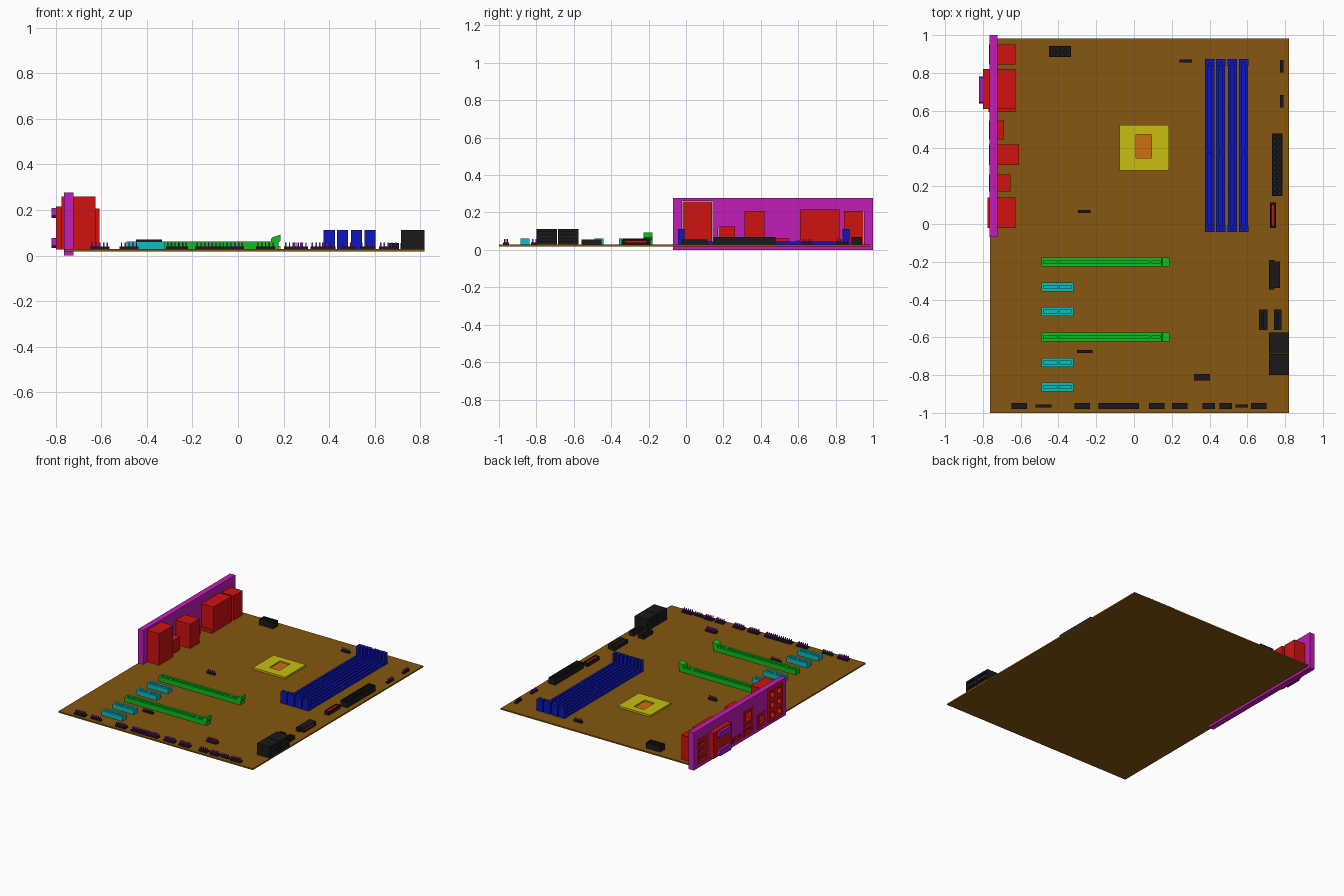
import bpy, bmesh
from mathutils import Matrix, Vector

if "Cube" in bpy.data.objects:
    bpy.data.objects.remove(bpy.data.objects["Cube"])

def mat(name, r, g, b):
    m = bpy.data.materials.new(name)
    m.diffuse_color = (r, g, b, 1)
    m.use_nodes = True
    m.node_tree.nodes["Principled BSDF"].inputs["Base Color"].default_value = m.diffuse_color
    return m

BROWN = mat("brown", .24, .097, .005)
RED = mat("red", .62, .006, .005)
MAGENTA = mat("magenta", .54, .012, .48)
PURPLE = mat("purple", .36, .012, .5)
BLUE = mat("blue", .004, .008, .52)
GREEN = mat("green", .004, .52, .013)
CYAN = mat("cyan", .004, .52, .52)
YELLOW = mat("yellow", .58, .52, .005)
ORANGE = mat("orange", .62, .16, .005)
BLACK = mat("black", .01, .01, .01)
Z = .028  # board top

def add_box(bm, b):
    x0, x1, y0, y1, z0, z1 = b
    m = Matrix.Translation(((x0+x1)/2, (y0+y1)/2, (z0+z1)/2)) @ Matrix.Diagonal((x1-x0, y1-y0, z1-z0, 1))
    bmesh.ops.create_cube(bm, size=1, matrix=m)

def add_tube(bm, x0, x1, y, z, r):
    m = Matrix.Translation(((x0+x1)/2, y, z)) @ Matrix.Rotation(1.5707963, 4, 'Y')
    bmesh.ops.create_cone(bm, cap_ends=True, segments=20, radius1=r, radius2=r, depth=x1-x0, matrix=m)

def finish(name, bm, material=None):
    me = bpy.data.meshes.new(name)
    bm.to_mesh(me)
    bm.free()
    ob = bpy.data.objects.new(name, me)
    bpy.context.collection.objects.link(ob)
    if material:
        me.materials.append(material)
    return ob

def boxes(name, items, material, cuts=(), tubes=()):
    """Boxes merged in one object, with box and tube pockets cut out."""
    bm = bmesh.new()
    for b in items:
        add_box(bm, b)
    ob = finish(name, bm, material)
    if cuts or tubes:
        bm = bmesh.new()
        for b in cuts:
            add_box(bm, b)
        for t in tubes:
            add_tube(bm, *t)
        cutter = finish("cutter", bm)
        cutter.hide_render = True
        mod = ob.modifiers.new("cut", 'BOOLEAN')
        mod.object, mod.operation, mod.solver = cutter, 'DIFFERENCE', 'EXACT'
        dg = bpy.context.evaluated_depsgraph_get()
        me = bpy.data.meshes.new_from_object(ob.evaluated_get(dg))
        ob.modifiers.clear()
        ob.data = me
        me.materials.clear()
        me.materials.append(material)
        bpy.data.objects.remove(cutter)
    return ob

def prism(name, pts, vec, material):
    """Outline of 3D points extruded along vec."""
    bm = bmesh.new()
    f = bm.faces.new([bm.verts.new(p) for p in pts])
    r = bmesh.ops.extrude_face_region(bm, geom=[f])
    bmesh.ops.translate(bm, vec=Vector(vec), verts=[v for v in r['geom'] if isinstance(v, bmesh.types.BMVert)])
    bmesh.ops.recalc_face_normals(bm, faces=bm.faces)
    return finish(name, bm, material)

# Circuit board
boxes("board", [(-.762, .82, -1, .983, .018, Z)], BROWN)

# Processor socket: frame with sunken centre
boxes("processor_socket", [(-.078, .186, .283, .525, Z, .042)], YELLOW, [(.01, .092, .35, .475, .02, .06)])
boxes("processor_centre", [(.008, .094, .348, .477, Z, .033)], ORANGE)

# Rear ports
F = -.768
ports = [("audio_block", -.775, -.627, -.02, .14, .26), ("optical_port", F, -.654, .173, .262, .125),
         ("network_port", F, -.609, .313, .42, .207), ("video_slot", F, -.688, .447, .547, .063),
         ("display_block", -.80, -.627, .61, .82, .215), ("usb_block", F, -.627, .845, .95, .207)]
def pocket(y0, y1, z0, z1, d=.06):
    return (-.9, F + d, y0, y1, z0, z1)
pockets = {
    "optical_port": [pocket(.193, .245, .05, .105)],
    "network_port": [pocket(.33, .405, .045, .07), pocket(.33, .405, .085, .11), pocket(.335, .4, .13, .19)],
    "video_slot": [pocket(.46, .534, .038, .055)],
    "usb_block": [pocket(.86, .935, z, z + .027) for z in (.045, .1, .155)],
}
tongues = []
for name, x0, x1, y0, y1, z1 in ports:
    tubes = [(-.9, -.72, y, z, .022) for y in (.02, .1) for z in (.07, .145, .22)] if name == "audio_block" else ()
    boxes(name, [(x0, x1, y0, y1, Z - .002, z1)], RED, pockets.get(name, ()), tubes)
for y0, y1, zs in ((.342, .393, (.054, .094)), (.472, .522, (.044,)), (.872, .923, (.055, .11, .165))):
    tongues += [(F + .005, F + .061, y0, y1, z, z + .007) for z in zs]
boxes("port_tongues", tongues, PURPLE)
boxes("display_block_foot", [(-.77, -.627, .592, .612, Z, .05)], RED)

# Two display plugs with tapered D outline
D = ((.65, -.022), (.77, -.022), (.782, -.012), (.776, .022), (.644, .022), (.638, -.012))
for i, z in enumerate((.055, .187)):
    prism(f"display_plug_{i}", [(-.82, y, z + dz) for y, dz in D], (.03, 0, 0), PURPLE)

# Rear panel with an opening around each port
boxes("rear_panel", [(-.764, -.722, -.07, 1, 0, .277)], MAGENTA,
      [(-.9, -.6, y0 - .001, y1 + .001, Z - .003, z1 + .001) for _, _, _, y0, y1, z1 in ports])

# Memory slots: grooved rail, taller end latches
for i, x in enumerate((.401, .459, .521, .58)):
    boxes(f"memory_slot_{i}", [(x - .024, x + .024, -.035, .868, Z, .046)], BLUE,
          [(x - .008, x + .008, .0, .375, .034, .1), (x - .008, x + .008, .39, .83, .034, .1)])
    for e, (y0, y1, s) in enumerate(((-.043, -.009, 1), (.837, .874, -1))):
        yi = y1 if s > 0 else y0
        c = (x - .007, x + .007, min(yi, yi - s*.018), max(yi, yi - s*.018), .05, .2)
        boxes(f"memory_latch_{i}_{e}", [(x - .025, x + .025, y0, y1, Z, .112)], BLUE, [c])

# Long expansion slots with slanted retention clip
CLIP = ((.145, Z), (.177, Z), (.177, .055), (.187, .065), (.187, .092), (.15, .08), (.145, .07))
for i, y in enumerate((-.202, -.598)):
    boxes(f"long_slot_{i}", [(-.49, .15, y - .024, y + .024, Z, .062)], GREEN,
          [(a, b, y - .008, y + .008, .036, .1) for a, b in ((-.48, -.405), (-.395, .08), (.095, .138))])
    prism(f"long_slot_clip_{i}", [(x, y - .024, z) for x, z in CLIP], (0, .048, 0), GREEN)

# Short expansion slots
for i, y in enumerate((-.334, -.464, -.733, -.862)):
    boxes(f"short_slot_{i}", [(-.49, -.32, y - .024, y + .024, Z, .062)], CYAN,
          [(a, b, y - .008, y + .008, .036, .1) for a, b in ((-.48, -.405), (-.395, -.33))])

# Power sockets with a grid of pin wells
def power_socket(name, x0, x1, y0, y1, nx, ny):
    px, py = (x1 - x0) / nx, (y1 - y0) / ny
    cuts = [(x0 + px*(i+.2), x0 + px*(i+.8), y0 + py*(j+.2), y0 + py*(j+.8), .04, .1)
            for i in range(nx) for j in range(ny)]
    boxes(name, [(x0, x1, y0, y1, Z, .07)], BLACK, cuts)
power_socket("main_power", .73, .786, .147, .478, 2, 12)
power_socket("processor_power", -.449, -.334, .885, .942, 4, 2)

# Upright and sideways front panel sockets with red cores
boxes("upright_socket", [(.719, .753, -.021, .114, Z, .055)], BLACK, [(.725, .747, -.014, .107, .034, .1)])
boxes("upright_socket_core", [(.728, .744, -.01, .103, .03, .053)], RED)
boxes("sideways_socket", [(.715, .744, -.346, -.19, Z, .056), (.742, .774, -.338, -.198, Z, .06)], BLACK,
      [(.752, .8, -.331, -.205, .034, .054)])
boxes("sideways_socket_core", [(.745, .77, -.327, -.209, .037, .051)], RED)

# Drive sockets: two upright, two stacked blocks facing right
for i, (x0, x1) in enumerate(((.662, .707), (.742, .782))):
    boxes(f"upright_drive_socket_{i}", [(x0, x1, -.56, -.453, Z, .055)], BLACK,
          [(x0 + .014, x0 + .024, -.545, -.468, .034, .1)])
for i, y0 in enumerate((-.8, -.685)):
    boxes(f"drive_stack_{i}", [(.716, .82, y0, y0 + .111, Z, .112)], BLACK,
          [(.77, .9, y0 + .015, y0 + .096, z, z + .013) for z in (.045, .085)])

# Pin headers: base strip and thin pins
P = .0165
def header(name, x, y, nx, ny):
    w, d = nx * P / 2, ny * P / 2
    boxes(name + "_base", [(x - w, x + w, y - d, y + d, Z, .04)], BLACK)
    pins = []
    for i in range(nx):
        for j in range(ny):
            cx, cy = x - w + P*(i + .5), y - d + P*(j + .5)
            pins.append((cx - .003, cx + .003, cy - .003, cy + .003, Z, .057))
    boxes(name + "_pins", pins, PURPLE)

edge = [(-.607, 5, 2), (-.479, 5, 1), (-.275, 5, 2), (-.08, 13, 2), (.121, 5, 2),
        (.243, 5, 2), (.396, 4, 2), (.486, 4, 2), (.57, 4, 1), (.66, 5, 2)]
for i, (x, nx, ny) in enumerate(edge):
    header(f"edge_header_{i}", x, -.963, nx, ny)
for i, h in enumerate(((.274, .863, 4, 1), (.782, .834, 1, 4), (.782, .65, 1, 4),
                       (-.264, .067, 4, 1), (-.26, -.674, 5, 1), (.36, -.811, 5, 2))):
    header(f"small_header_{i}", *h)
